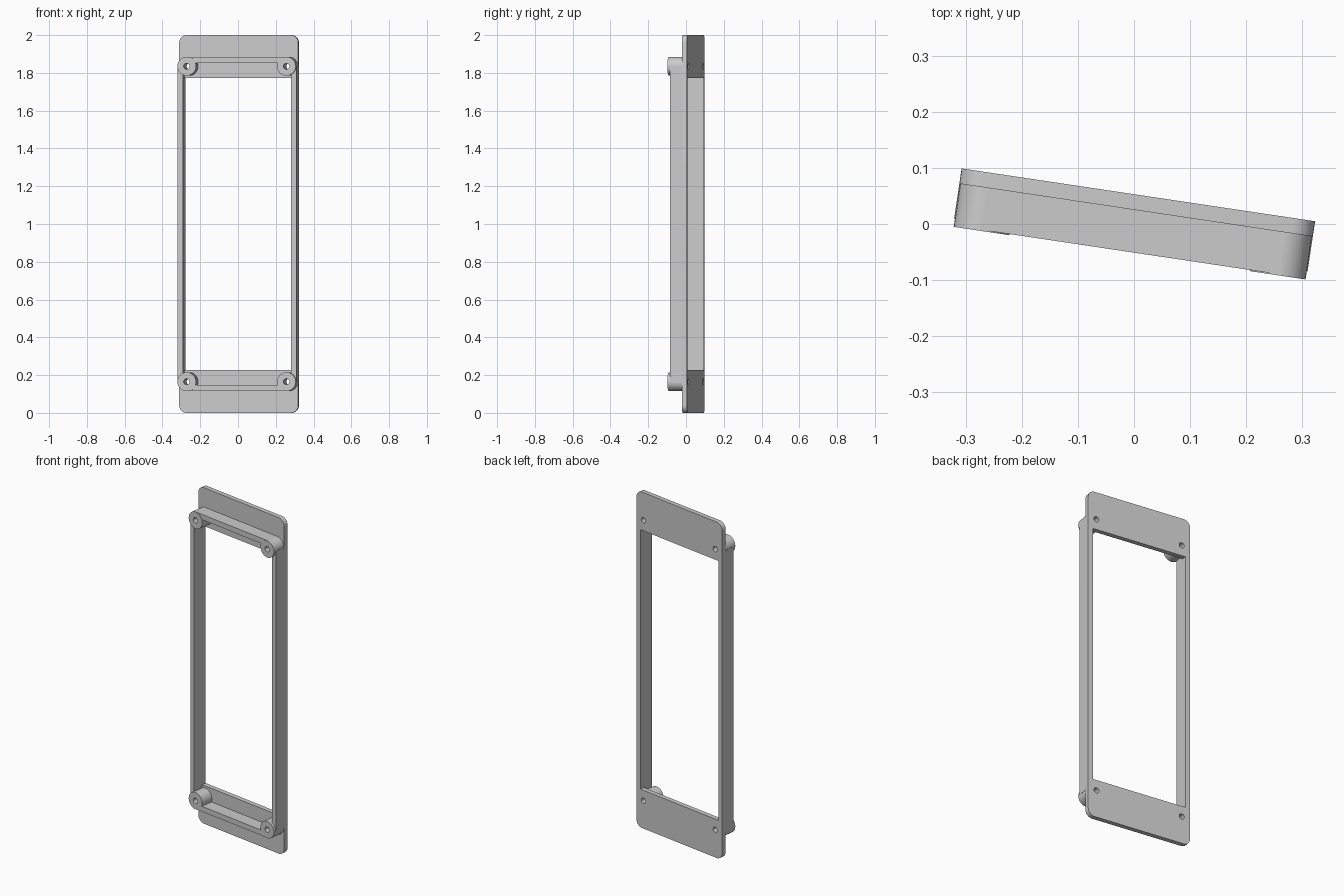
import bpy
from math import cos, sin, pi, radians
from mathutils import Matrix

if "Cube" in bpy.data.objects:
    bpy.data.objects.remove(bpy.data.objects["Cube"])

grey = bpy.data.materials.new("light_grey")
grey.use_nodes = True
colour = (0.6, 0.6, 0.6, 1)
grey.diffuse_color = colour
grey.node_tree.nodes["Principled BSDF"].inputs["Base Color"].default_value = colour

TURN = Matrix.Rotation(radians(-8.5), 4, 'Z')
HALF_W, FRONT, BACK, PLATE = 0.3185, -0.0525, 0.0525, 0.025
BOSS_X, BOSS_Z, BOSS_R, HOLE_R = 0.267, 0.835, 0.05, 0.016


def circle(x, z, r, n=32):
    return [(x + r * cos(2 * pi * i / n), z + r * sin(2 * pi * i / n)) for i in range(n)]


def rect(x0, x1, z0, z1, r=0, n=8):
    corners = [(x1, z1, -1, -1), (x0, z1, 1, -1), (x0, z0, 1, 1), (x1, z0, -1, 1)]
    if not r:
        return [(x, z) for x, z, _, _ in corners]
    return [(x + sx * r + r * cos(pi / 2 * (k + i / n)), z + sz * r + r * sin(pi / 2 * (k + i / n)))
            for k, (x, z, sx, sz) in enumerate(corners) for i in range(n + 1)]


def extrude(name, loops, y0, y1):
    """Fill the outline minus its inner loops, and extrude it from y0 to y1."""
    curve = bpy.data.curves.new(name, 'CURVE')
    curve.dimensions, curve.fill_mode = '2D', 'BOTH'
    curve.extrude = (y1 - y0) / 2
    for loop in loops:
        spline = curve.splines.new('POLY')
        spline.points.add(len(loop) - 1)
        for p, (x, z) in zip(spline.points, loop):
            p.co = (x, z, 0, 1)
        spline.use_cyclic_u = True
    temp = bpy.data.objects.new(name + "_outline", curve)
    bpy.context.collection.objects.link(temp)
    bpy.context.view_layer.update()
    deps = bpy.context.evaluated_depsgraph_get()
    mesh = bpy.data.meshes.new_from_object(temp.evaluated_get(deps))
    bpy.data.objects.remove(temp)
    mesh.transform(TURN @ Matrix.Translation((0, (y0 + y1) / 2, 1)) @ Matrix.Rotation(pi / 2, 4, 'X'))
    mesh.materials.clear()
    mesh.materials.append(grey)
    obj = bpy.data.objects.new(name, mesh)
    bpy.context.collection.objects.link(obj)
    bpy.ops.object.select_all(action='DESELECT')
    obj.select_set(True)
    bpy.context.view_layer.objects.active = obj
    bpy.ops.object.shade_smooth_by_angle(angle=radians(30))


# Back plate with window and screw holes
holes = [circle(sx * BOSS_X, sz * BOSS_Z, HOLE_R) for sx in (-1, 1) for sz in (-1, 1)]
extrude("back_plate", [rect(-HALF_W, HALF_W, -1, 1, 0.04),
                       rect(-0.29, 0.29, -0.772, 0.772)] + holes, PLATE, BACK)

# Side rails, set back slightly from the screw bosses
for side, s in (("left", 1), ("right", -1)):
    x0, x1 = sorted((s * 0.29, s * HALF_W))
    extrude(side + "_rail", [rect(x0, x1, -BOSS_Z, BOSS_Z)], -0.038, PLATE)

# Cross bars and hollow screw bosses at both ends
for end, s in (("upper", 1), ("lower", -1)):
    z0, z1 = sorted((s * 0.853, s * (BOSS_Z + BOSS_R)))
    extrude(end + "_bar", [rect(-BOSS_X, BOSS_X, z0, z1)], FRONT + 0.002, PLATE)
    for side, t in (("left", 1), ("right", -1)):
        x, z = t * BOSS_X, s * BOSS_Z
        extrude(f"{end}_{side}_boss", [circle(x, z, BOSS_R), circle(x, z, HOLE_R)], FRONT, PLATE)
